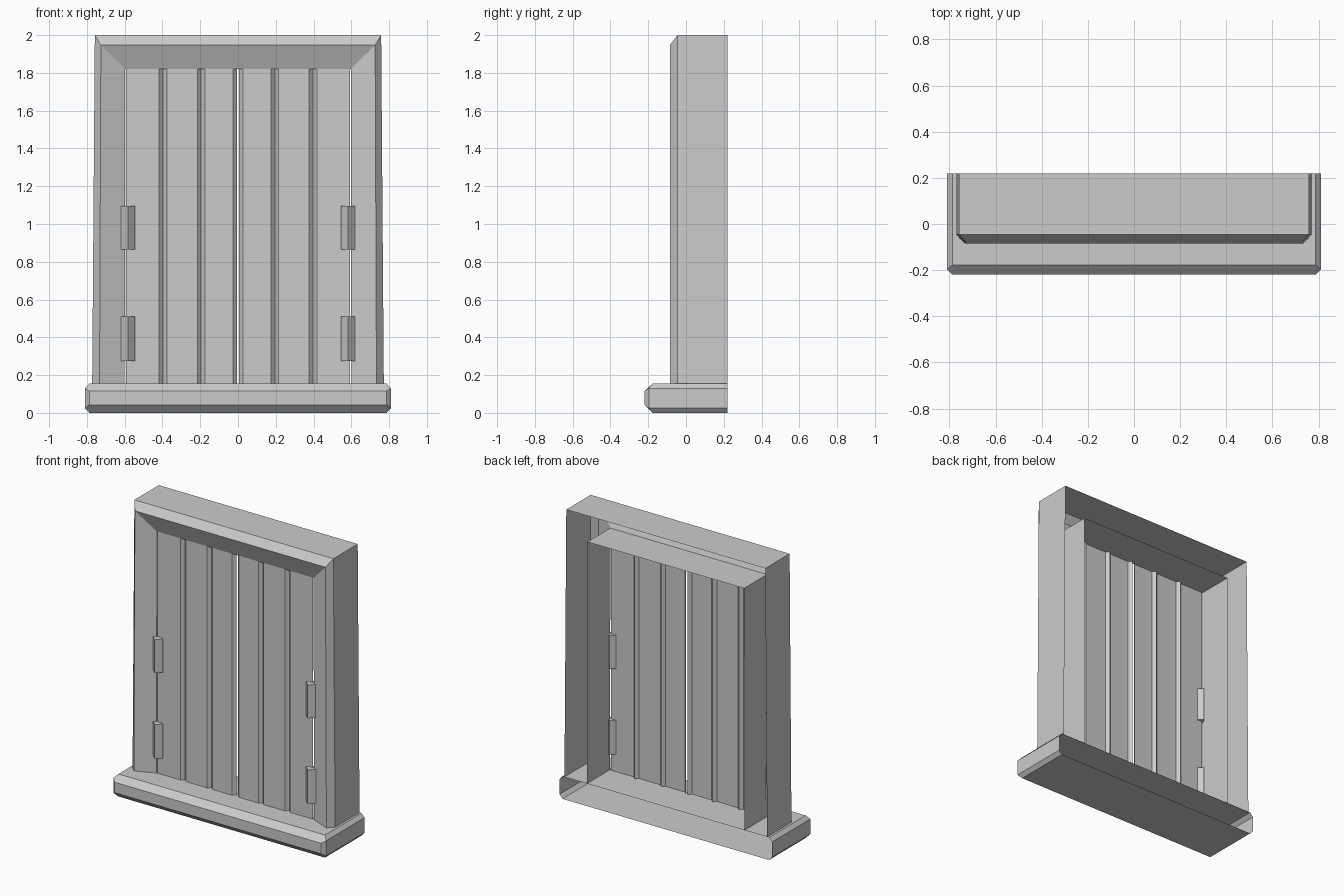
import bpy, bmesh

cube = bpy.data.objects.get("Cube")
if cube:
    bpy.data.objects.remove(cube, do_unlink=True)

grey = bpy.data.materials.new("plain grey")
grey.use_nodes = True
colour = (0.6, 0.6, 0.6, 1)
grey.diffuse_color = colour
grey.node_tree.nodes["Principled BSDF"].inputs["Base Color"].default_value = colour

BASE_TOP = 0.155
BACK = 0.22
DOOR_Y = -0.028
DOOR_TOP = 1.82


def finish(bm, name):
    mesh = bpy.data.meshes.new(name)
    bm.to_mesh(mesh)
    bm.free()
    mesh.materials.append(grey)
    obj = bpy.data.objects.new(name, mesh)
    bpy.context.collection.objects.link(obj)
    return obj


def sheet(bm, rows):
    """Join neighbouring rows of points with quads."""
    grid = [[bm.verts.new(p) for p in row] for row in rows]
    for a, b in zip(grid, grid[1:]):
        for i in range(len(a) - 1):
            bm.faces.new((a[i], a[i + 1], b[i + 1], b[i]))


# Sill: chamfered block, open at the back
bm = bmesh.new()
for s in (-1, 1):
    for x, y, low, high in ((0.787, -0.22, 0.043, 0.115),
                            (0.81, -0.197, 0.025, 0.13),
                            (0.787, -0.177, 0, BASE_TOP)):
        for z in (low, high):
            bm.verts.new((s * x, y, z))
            if y > -0.2:
                bm.verts.new((s * x, BACK, z))
bmesh.ops.convex_hull(bm, input=bm.verts)
bmesh.ops.dissolve_limit(bm, angle_limit=0.02, verts=bm.verts, edges=bm.edges)
bm.normal_update()
bmesh.ops.delete(bm, geom=[f for f in bm.faces if f.normal.y > 0.9], context='FACES')
finish(bm, "sill")

# Frame: one profile swept up, across and down; columns are
# half width at the foot, half width at the top, depth, height
profile = ((0.772, 0.758, BACK, 2.0),
           (0.772, 0.758, -0.045, 2.0),
           (0.733, 0.726, -0.085, 1.948),
           (0.6, 0.597, -0.03, DOOR_TOP),
           (0.6, 0.597, BACK, DOOR_TOP))
bm = bmesh.new()
sheet(bm, [[(-foot, y, BASE_TOP) for foot, top, y, z in profile],
           [(-top, y, z) for foot, top, y, z in profile],
           [(top, y, z) for foot, top, y, z in profile],
           [(foot, y, BASE_TOP) for foot, top, y, z in profile]])
bmesh.ops.recalc_face_normals(bm, faces=bm.faces)
finish(bm, "frame")

# Double door: three planks per leaf with V grooves between them
leaf = [(0.006, 0.02), (0.026, 0)]
for groove in (0.195, 0.397):
    leaf += [(groove - 0.02, 0), (groove, 0.02), (groove + 0.02, 0)]
leaf.append((0.592, 0))
for side, s in (("left", 1), ("right", -1)):
    points = sorted((s * x, DOOR_Y + d) for x, d in leaf)
    bm = bmesh.new()
    sheet(bm, [[(x, y, z) for x, y in points] for z in (BASE_TOP, DOOR_TOP)])
    finish(bm, side + "_door")

    # Hinges: upright diamond prisms
    for level, low, high in (("lower", 0.275, 0.51), ("upper", 0.865, 1.095)):
        bm = bmesh.new()
        ring = [bm.verts.new((s * 0.583 + dx, -0.037 + dy, low))
                for dx, dy in ((-0.038, 0), (0, -0.038), (0.038, 0), (0, 0.038))]
        face = bm.faces.new(ring)
        new = bmesh.ops.extrude_face_region(bm, geom=[face], use_keep_orig=True)["geom"]
        bmesh.ops.translate(bm, vec=(0, 0, high - low),
                            verts=[v for v in new if isinstance(v, bmesh.types.BMVert)])
        bmesh.ops.recalc_face_normals(bm, faces=bm.faces)
        finish(bm, f"{side}_{level}_hinge")
